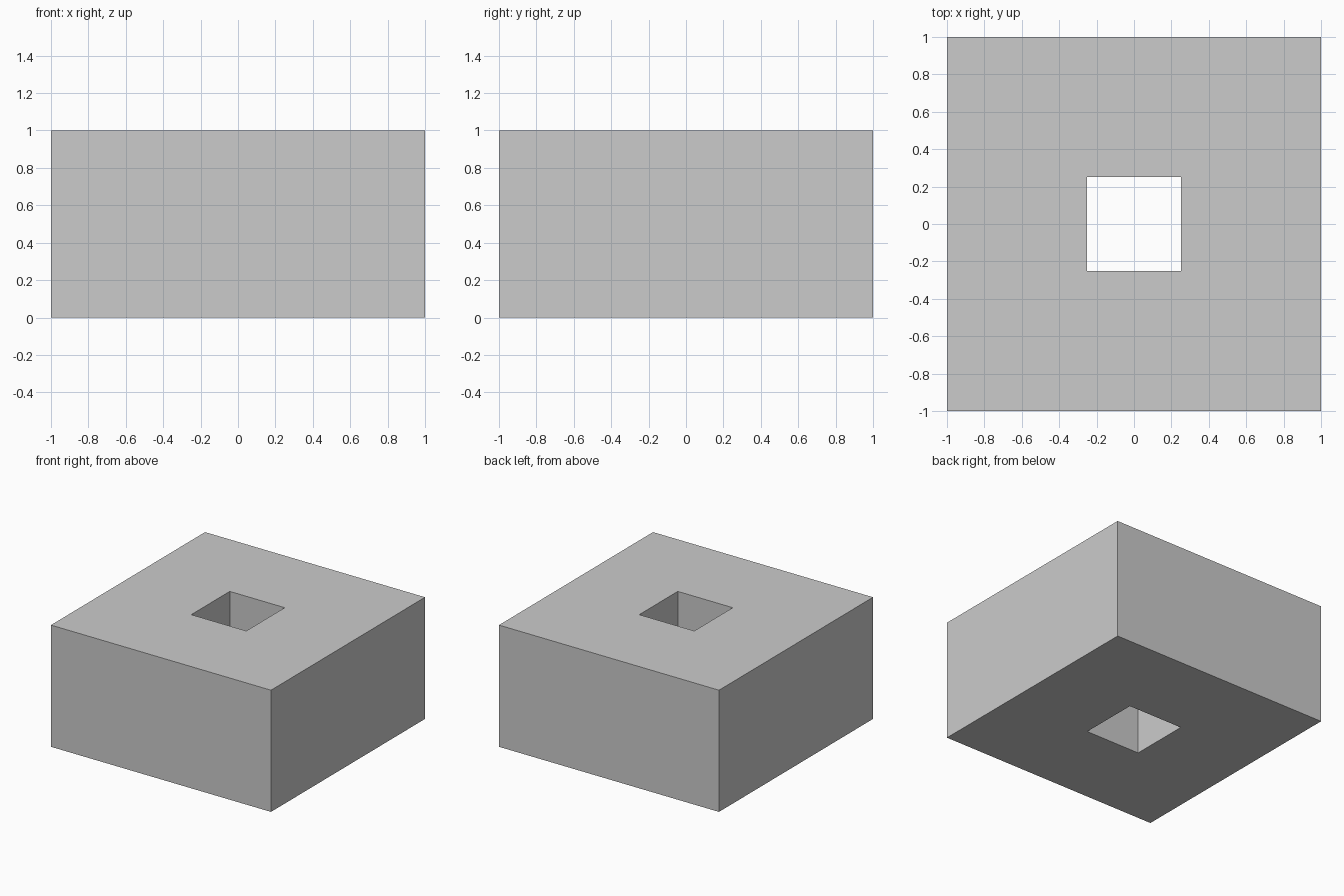
import bpy, bmesh

if "Cube" in bpy.data.objects:
    bpy.data.objects.remove(bpy.data.objects["Cube"])

OUTER, HOLE, HEIGHT = 1.0, 0.25, 1.0
CORNERS = [(-1, -1), (1, -1), (1, 1), (-1, 1)]

bm = bmesh.new()


def square(half, z):
    return [bm.verts.new((x * half, y * half, z)) for x, y in CORNERS]


# Closed loop of square rings: outer bottom, outer top, hole top, hole bottom
rings = [square(OUTER, 0), square(OUTER, HEIGHT),
         square(HOLE, HEIGHT), square(HOLE, 0)]
for i, a in enumerate(rings):
    b = rings[(i + 1) % 4]
    for k in range(4):
        n = (k + 1) % 4
        bm.faces.new((a[k], a[n], b[n], b[k]))
bmesh.ops.recalc_face_normals(bm, faces=bm.faces)

# Merge the coplanar quads' diagonals away visually: flat shaded block
mesh = bpy.data.meshes.new("block_with_square_hole")
bm.to_mesh(mesh)
bm.free()
block = bpy.data.objects.new("block_with_square_hole", mesh)
bpy.context.collection.objects.link(block)
